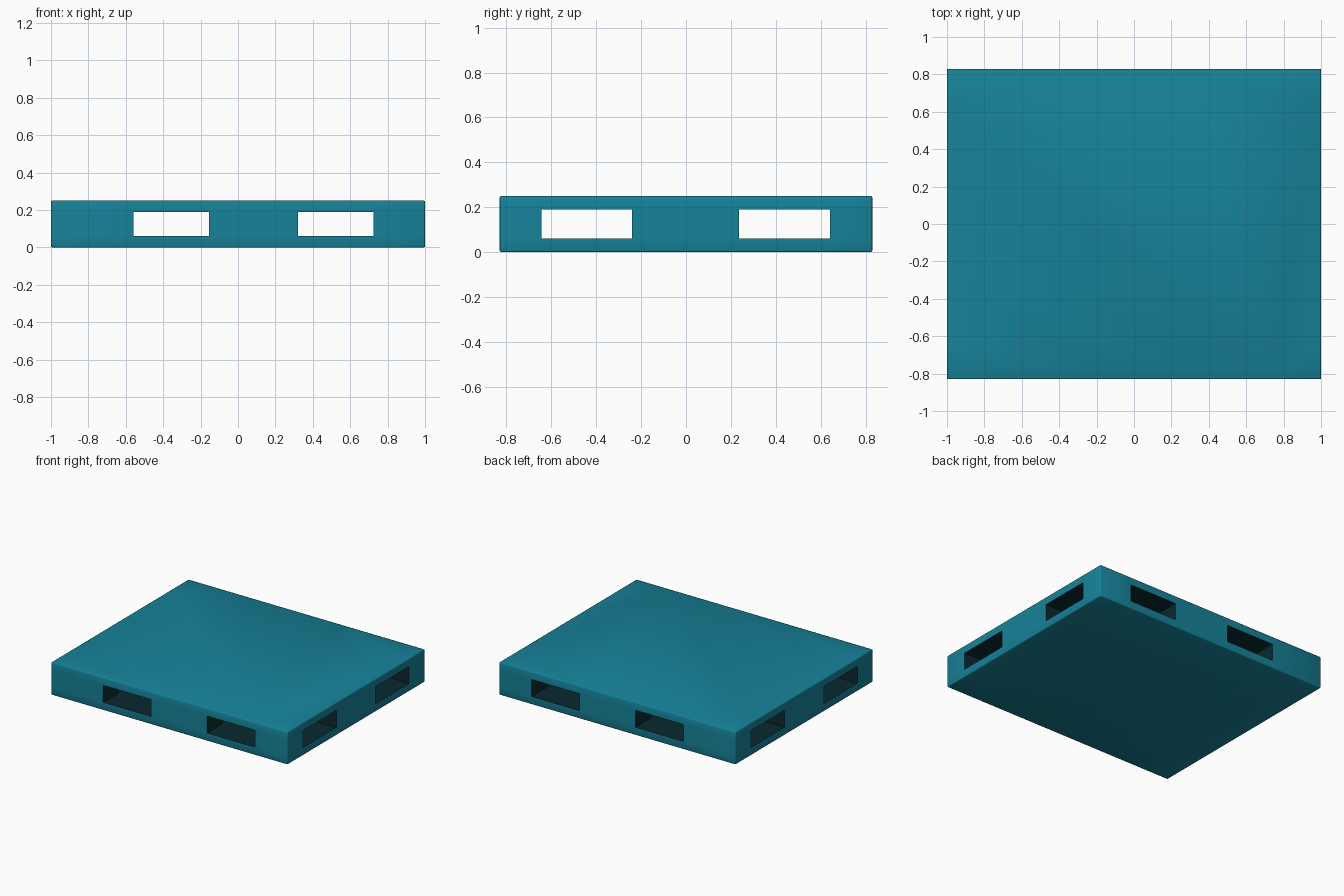
import bpy, bmesh

if "Cube" in bpy.data.objects:
    bpy.data.objects.remove(bpy.data.objects["Cube"])

# Cell boundaries: odd-numbered cells are the fork tunnels
XS = [-1.0, -0.56, -0.154, 0.32, 0.725, 1.0]
YS = [-0.83, -0.643, -0.24, 0.237, 0.641, 0.83]
ZS = [0.0, 0.06, 0.19, 0.25]
GRID = (XS, YS, ZS)
COUNT = [len(g) - 1 for g in GRID]


def solid(c):
    """Full decks above and below, blocks between the crossing tunnels."""
    if any(c[a] < 0 or c[a] >= COUNT[a] for a in range(3)):
        return False
    return c[2] != 1 or (c[0] % 2 == 0 and c[1] % 2 == 0)


bm = bmesh.new()
verts = {}


def vert(key):
    if key not in verts:
        verts[key] = bm.verts.new([GRID[a][key[a]] for a in range(3)])
    return verts[key]


# Pallet body: one face wherever a solid cell meets an empty one
for i in range(COUNT[0]):
    for j in range(COUNT[1]):
        for k in range(COUNT[2]):
            cell = (i, j, k)
            if not solid(cell):
                continue
            for axis in range(3):
                for side in (0, 1):
                    near = list(cell)
                    near[axis] += 2 * side - 1
                    if solid(near):
                        continue
                    u, v = (axis + 1) % 3, (axis + 2) % 3
                    ring = []
                    for du, dv in ((0, 0), (1, 0), (1, 1), (0, 1)):
                        p = list(cell)
                        p[axis] += side
                        p[u] += du
                        p[v] += dv
                        ring.append(vert(tuple(p)))
                    face = bm.faces.new(ring if side else ring[::-1])
                    # Tunnel linings are dark, the outside is teal
                    inside = 0 <= near[axis] < COUNT[axis]
                    face.material_index = 1 if inside else 0

# Top and bottom decks as single faces
for z in (ZS[0], ZS[-1]):
    deck = [f for f in bm.faces if all(abs(w.co.z - z) < 1e-5 for w in f.verts)]
    bmesh.ops.dissolve_faces(bm, faces=deck, use_verts=False)


# Slightly rounded outer edges
def on_outer_edge(e):
    planes = 0
    for a in range(3):
        for lim in (GRID[a][0], GRID[a][-1]):
            planes += all(abs(w.co[a] - lim) < 1e-5 for w in e.verts)
    return planes == 2


bmesh.ops.bevel(bm, geom=[e for e in bm.edges if on_outer_edge(e)],
                offset=0.006, segments=2, profile=0.5, affect='EDGES')

mesh = bpy.data.meshes.new("pallet")
bm.to_mesh(mesh)
bm.free()
pallet = bpy.data.objects.new("pallet", mesh)
bpy.context.collection.objects.link(pallet)

# Teal plastic outside, near-black teal in the tunnels
for name, colour in (("teal_plastic", (0.008, 0.225, 0.32, 1)),
                     ("dark_tunnel", (0.003, 0.022, 0.028, 1))):
    mat = bpy.data.materials.new(name)
    mat.diffuse_color = colour
    mat.use_nodes = True
    mat.node_tree.nodes["Principled BSDF"].inputs["Base Color"].default_value = mat.diffuse_color
    mesh.materials.append(mat)

bpy.context.view_layer.objects.active = pallet
pallet.select_set(True)
bpy.ops.object.shade_smooth_by_angle(angle=0.9)
